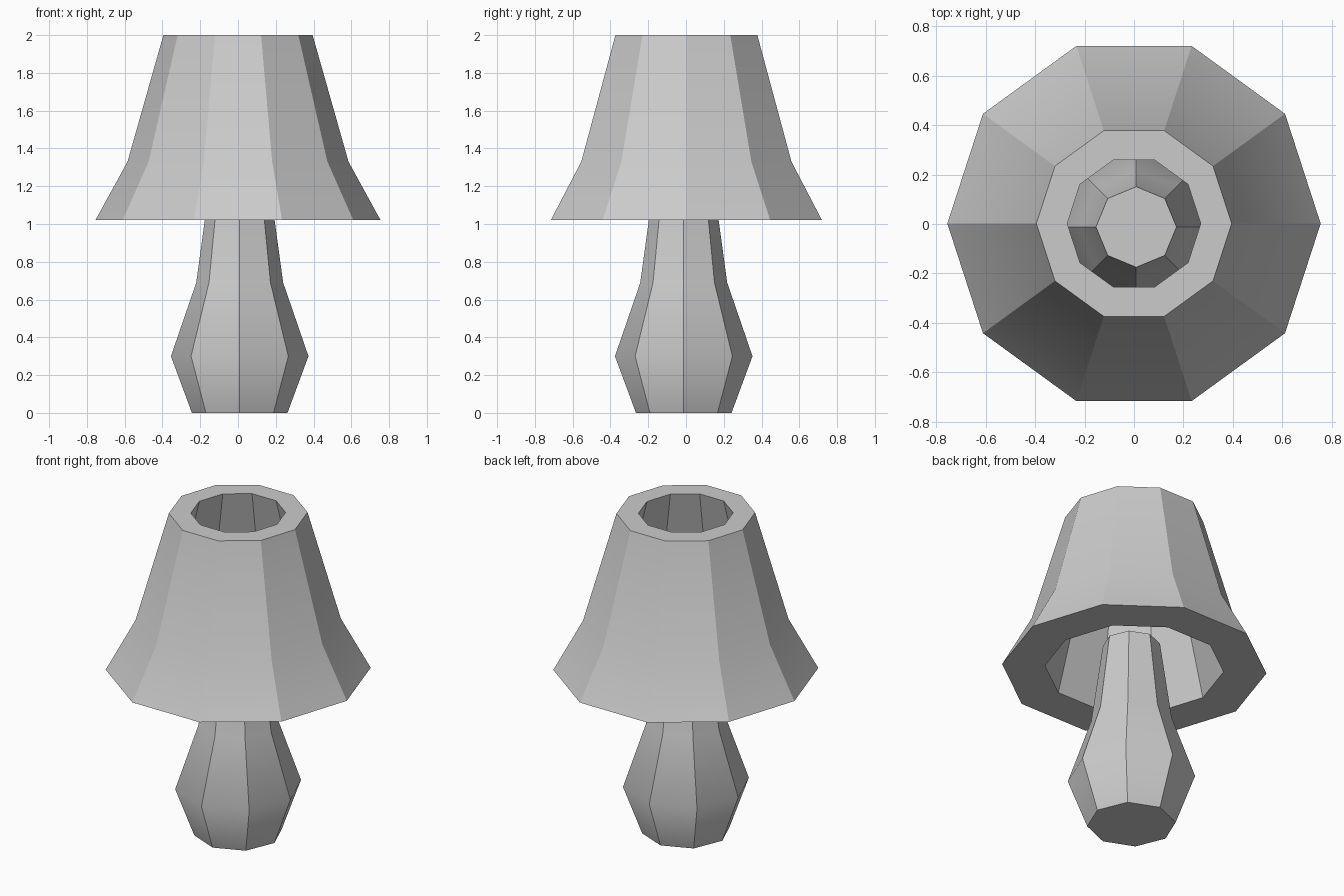
import bpy, bmesh, math

if "Cube" in bpy.data.objects:
    bpy.data.objects.remove(bpy.data.objects["Cube"])


def lathe(name, profile, sides, center, smooth_angle, closed=False):
    """Spin an (r, z) profile; a closed profile forms a hollow ring, an open one is capped."""
    bm = bmesh.new()
    rings = []
    for r, z in profile:
        rings.append([bm.verts.new((center[0] + r * math.cos(math.tau * i / sides),
                                    center[1] + r * math.sin(math.tau * i / sides), z))
                      for i in range(sides)])
    pairs = list(zip(rings, rings[1:]))
    if closed:
        pairs.append((rings[-1], rings[0]))
    else:
        bm.faces.new(rings[0])
        bm.faces.new(rings[-1])
    for a, b in pairs:
        for i in range(sides):
            j = (i + 1) % sides
            bm.faces.new((a[i], a[j], b[j], b[i]))
    bmesh.ops.recalc_face_normals(bm, faces=bm.faces)
    mesh = bpy.data.meshes.new(name)
    bm.to_mesh(mesh)
    bm.free()
    obj = bpy.data.objects.new(name, mesh)
    bpy.context.collection.objects.link(obj)
    bpy.ops.object.select_all(action='DESELECT')
    obj.select_set(True)
    bpy.context.view_layer.objects.active = obj
    bpy.ops.object.shade_smooth_by_angle(angle=math.radians(smooth_angle))
    return obj


# Eight-sided vase-like base, set slightly off the shade's axis
lathe("lamp_base", [(0.253, 0), (0.364, 0.30), (0.23, 0.69), (0.163, 1.18)],
      8, (0.009, -0.012), 40)

# Ten-sided thick flared shade, open at top and bottom
lathe("lamp_shade", [(0.755, 1.02), (0.585, 1.33), (0.395, 2.0), (0.27, 2.0), (0.51, 1.02)],
      10, (0, 0.002), 25, closed=True)
